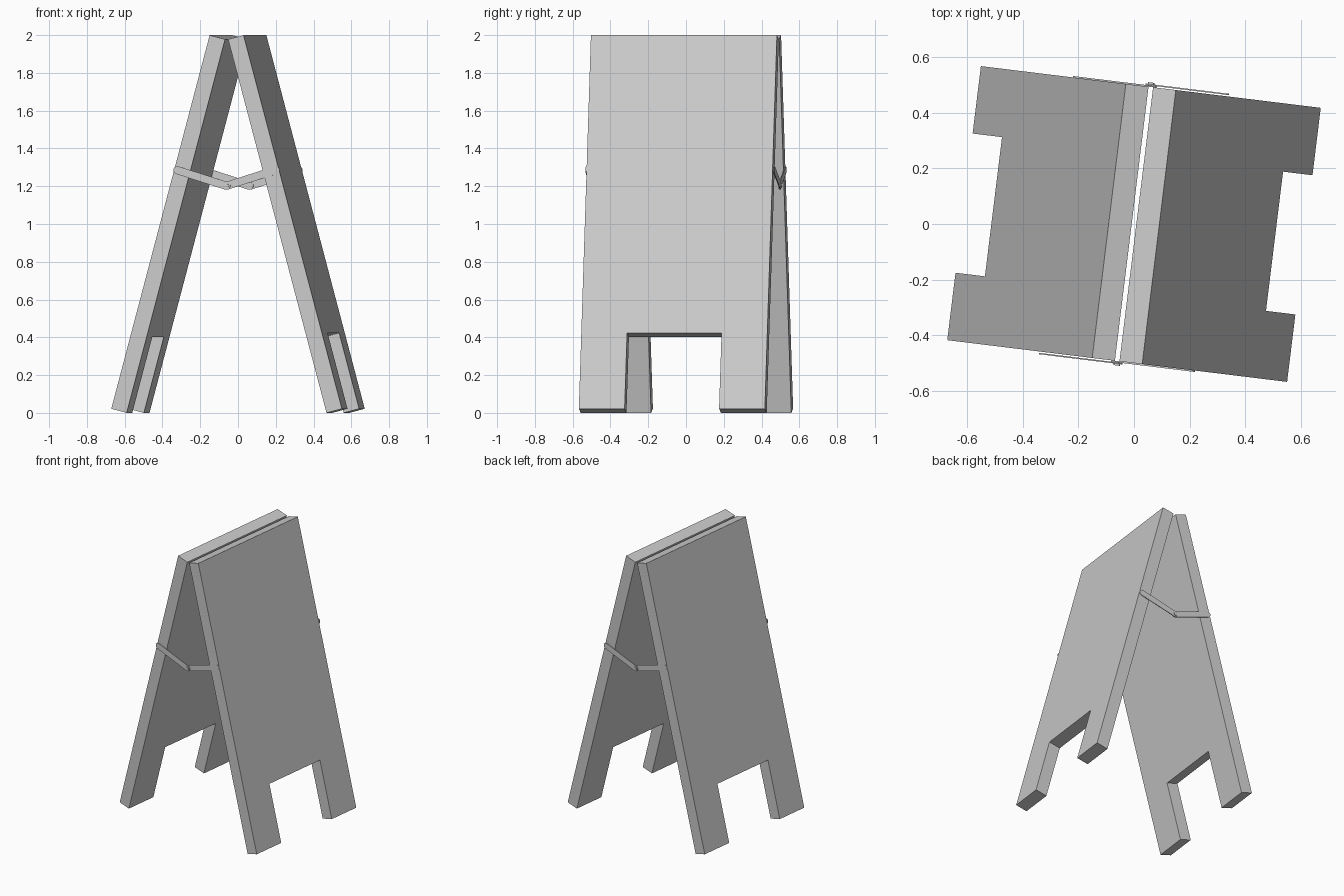
import bpy, bmesh
from math import radians, sin, cos, pi
from mathutils import Matrix, Vector

if "Cube" in bpy.data.objects:
    bpy.data.objects.remove(bpy.data.objects["Cube"])

TURN = radians(-7)        # whole board is turned a little about z
TILT = radians(14.86)     # lean of each panel


def prism(name, outline, depth, origin, ax, ay, spin):
    """Extrude a flat outline (in axes ax, ay) along ax x ay, then spin about z."""
    ax, ay, origin = Vector(ax), Vector(ay), Vector(origin)
    normal = ax.cross(ay)
    turn = Matrix.Rotation(spin, 4, 'Z')
    bm = bmesh.new()
    base = bm.faces.new([bm.verts.new(turn @ (origin + ax * a + ay * b)) for a, b in outline])
    new = bmesh.ops.extrude_face_region(bm, geom=[base], use_keep_orig=True)['geom']
    moved = [g for g in new if isinstance(g, bmesh.types.BMVert)]
    bmesh.ops.translate(bm, verts=moved, vec=turn.to_3x3() @ (normal * depth))
    bmesh.ops.recalc_face_normals(bm, faces=bm.faces)
    mesh = bpy.data.meshes.new(name)
    bm.to_mesh(mesh)
    bm.free()
    obj = bpy.data.objects.new(name, mesh)
    bpy.context.collection.objects.link(obj)
    return obj


def capsule(p, q, r, n=6):
    """Outline of a bar with rounded ends."""
    p, q = Vector(p), Vector(q)
    d = (q - p).normalized() * r
    side = Vector((-d.y, d.x))
    pts = []
    for c, s in ((q, 1), (p, -1)):
        for i in range(n + 1):
            a = -pi / 2 + pi * i / n
            pts.append(c + s * (d * cos(a) + side * sin(a)))
    return pts


def disc(c, r, n=12):
    return [(c[0] + r * cos(2 * pi * i / n), c[1] + r * sin(2 * pi * i / n)) for i in range(n)]


# Panel outline with the two legs: width along y, length up the slope
W, L, NOTCH_W, NOTCH_H = 0.496, 2.046, 0.252, 0.415
panel = [(-W, 0), (-NOTCH_W, 0), (-NOTCH_W, NOTCH_H), (NOTCH_W, NOTCH_H),
         (NOTCH_W, 0), (W, 0), (W, L), (-W, L)]

X, Y, Z = (1, 0, 0), (0, 1, 0), (0, 0, 1)
PIVOT_U, PIVOT_Z, MID_Z, R = 0.262, 1.285, 1.202, 0.021

# Everything repeats after half a turn about z
for k, (panel_side, brace_side) in enumerate((("right", "front"), ("left", "back"))):
    spin = TURN + k * pi
    prism(panel_side + "_panel", panel, 0.085, (0.533, 0, 0),
          Y, (-sin(TILT), 0, cos(TILT)), spin)

    # Folding brace: inner and outer arm meeting at a sagging middle pin
    mid = (0, MID_Z)
    prism(brace_side + "_brace_inner_arm", capsule(mid, (PIVOT_U, PIVOT_Z), R),
          0.005, (0, -W, 0), X, Z, spin)
    prism(brace_side + "_brace_outer_arm", capsule((-PIVOT_U, PIVOT_Z), mid, R),
          0.005, (0, -W - 0.005, 0), X, Z, spin)
    prism(brace_side + "_brace_middle_pin", disc(mid, 0.012),
          0.016, (0, -W, 0), X, Z, spin)
